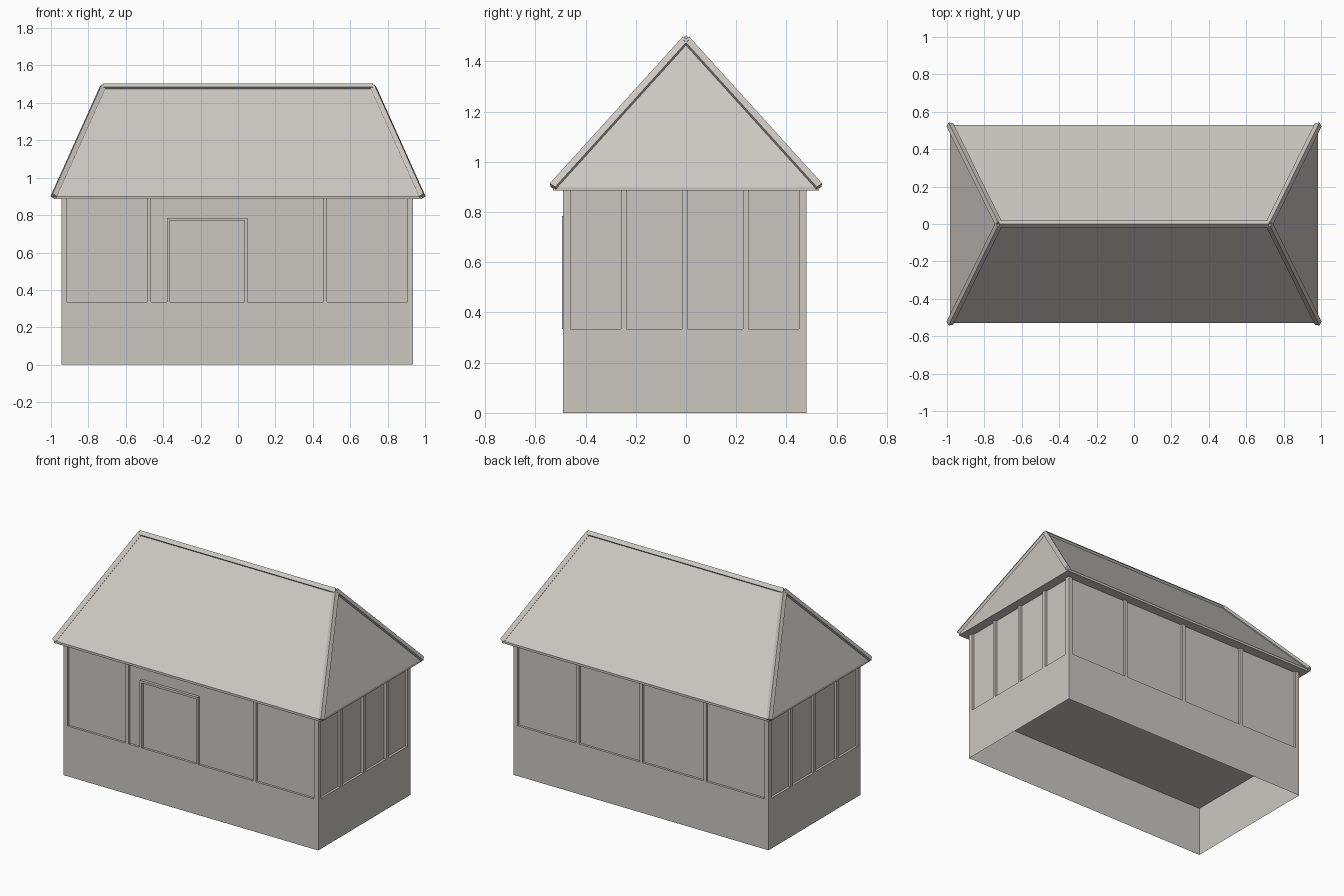
import bpy
import bmesh
from mathutils import Vector

if "Cube" in bpy.data.objects:
    bpy.data.objects.remove(bpy.data.objects["Cube"], do_unlink=True)

# Single warm grey finish
stone = bpy.data.materials.new("warm grey")
stone.use_nodes = True
colour = (0.60, 0.57, 0.54, 1)
stone.diffuse_color = colour
stone.node_tree.nodes["Principled BSDF"].inputs["Base Color"].default_value = colour


def finish(name, bm):
    bmesh.ops.recalc_face_normals(bm, faces=bm.faces)
    mesh = bpy.data.meshes.new(name)
    bm.to_mesh(mesh)
    bm.free()
    mesh.materials.append(stone)
    obj = bpy.data.objects.new(name, mesh)
    bpy.context.collection.objects.link(obj)
    return obj


def box(name, low, high, open_bottom=False):
    low, high = Vector(low), Vector(high)
    bm = bmesh.new()
    bmesh.ops.create_cube(bm, size=1)
    for v in bm.verts:
        v.co = (low + high) / 2 + v.co * (high - low)
    bmesh.ops.recalc_face_normals(bm, faces=bm.faces)
    if open_bottom:
        down = [f for f in bm.faces if f.normal.z < -0.9]
        bmesh.ops.delete(bm, geom=down, context="FACES")
    return finish(name, bm)


def beam(name, start, end, radius):
    # Diamond-section bar with one corner pointing upward
    start, end = Vector(start), Vector(end)
    along = (end - start).normalized()
    side = along.cross(Vector((0, 0, 1))).normalized()
    up = side.cross(along)
    bm = bmesh.new()
    rings = [[bm.verts.new(p + d * radius) for d in (up, side, -up, -side)]
             for p in (start, end)]
    for i in range(4):
        j = (i + 1) % 4
        bm.faces.new((rings[0][i], rings[0][j], rings[1][j], rings[1][i]))
    bm.faces.new(rings[0])
    bm.faces.new(rings[1])
    return finish(name, bm)


X0, X1, Y0, Y1 = -0.945, 0.935, -0.49, 0.48
BASE, TOP = 0.335, 0.89
RECESS, CORNER, POST = 0.015, 0.03, 0.022

# Plinth, open underneath, and the recessed wall panels above it
box("plinth", (X0, Y0, 0), (X1, Y1, BASE), open_bottom=True)
box("wall_panels", (X0 + RECESS, Y0 + RECESS, BASE),
    (X1 - RECESS, Y1 - RECESS, TOP), open_bottom=True)

# Corner posts
for x in (X0, X1 - CORNER):
    for y in (Y0, Y1 - CORNER):
        box("corner_post", (x, y, BASE), (x + CORNER, y + CORNER, TOP))

# Dividing posts, three to a wall, with the front middle left out for the window
for step in (0.25, 0.5, 0.75):
    x = X0 + (X1 - X0) * step - POST / 2
    y = Y0 + (Y1 - Y0) * step - POST / 2
    box("back_post", (x, Y1 - RECESS, BASE), (x + POST, Y1, TOP))
    if step != 0.5:
        box("front_post", (x, Y0, BASE), (x + POST, Y0 + RECESS, TOP))
    box("left_post", (X1 - RECESS, y, BASE), (X1, y + POST, TOP))
    box("right_post", (X0, y, BASE), (X0 + RECESS, y + POST, TOP))

# Window frame: two jambs and a head
WX0, WX1, WTOP, BAR = -0.38, 0.05, 0.785, 0.015
front, rear = Y0 - 0.004, Y0 + RECESS
for x in (WX0, WX1 - BAR):
    box("window_jamb", (x, front, BASE), (x + BAR, rear, WTOP))
box("window_head", (WX0 + BAR, front, WTOP - BAR), (WX1 - BAR, rear, WTOP))

# Hipped roof with a thin eave edge
EX, EY, RX, EAVE, RIDGE = 0.985, 0.53, 0.722, 0.9, 1.485
bm = bmesh.new()
corners = [(-EX, -EY), (EX, -EY), (EX, EY), (-EX, EY)]
lower = [bm.verts.new((x, y, TOP - 0.005)) for x, y in corners]
upper = [bm.verts.new((x, y, EAVE)) for x, y in corners]
west, east = [bm.verts.new((x, 0, RIDGE)) for x in (-RX, RX)]
bm.faces.new(lower)
for i in range(4):
    j = (i + 1) % 4
    bm.faces.new((lower[i], lower[j], upper[j], upper[i]))
bm.faces.new((upper[0], upper[1], east, west))
bm.faces.new((upper[1], upper[2], east))
bm.faces.new((upper[2], upper[3], west, east))
bm.faces.new((upper[3], upper[0], west))
finish("roof", bm)

# Ridge and hip capping
beam("ridge_cap", (-RX, 0, RIDGE), (RX, 0, RIDGE), 0.02)
for sx in (-1, 1):
    for sy in (-1, 1):
        beam("hip_cap", (sx * EX, sy * EY, EAVE), (sx * RX, 0, RIDGE), 0.02)
